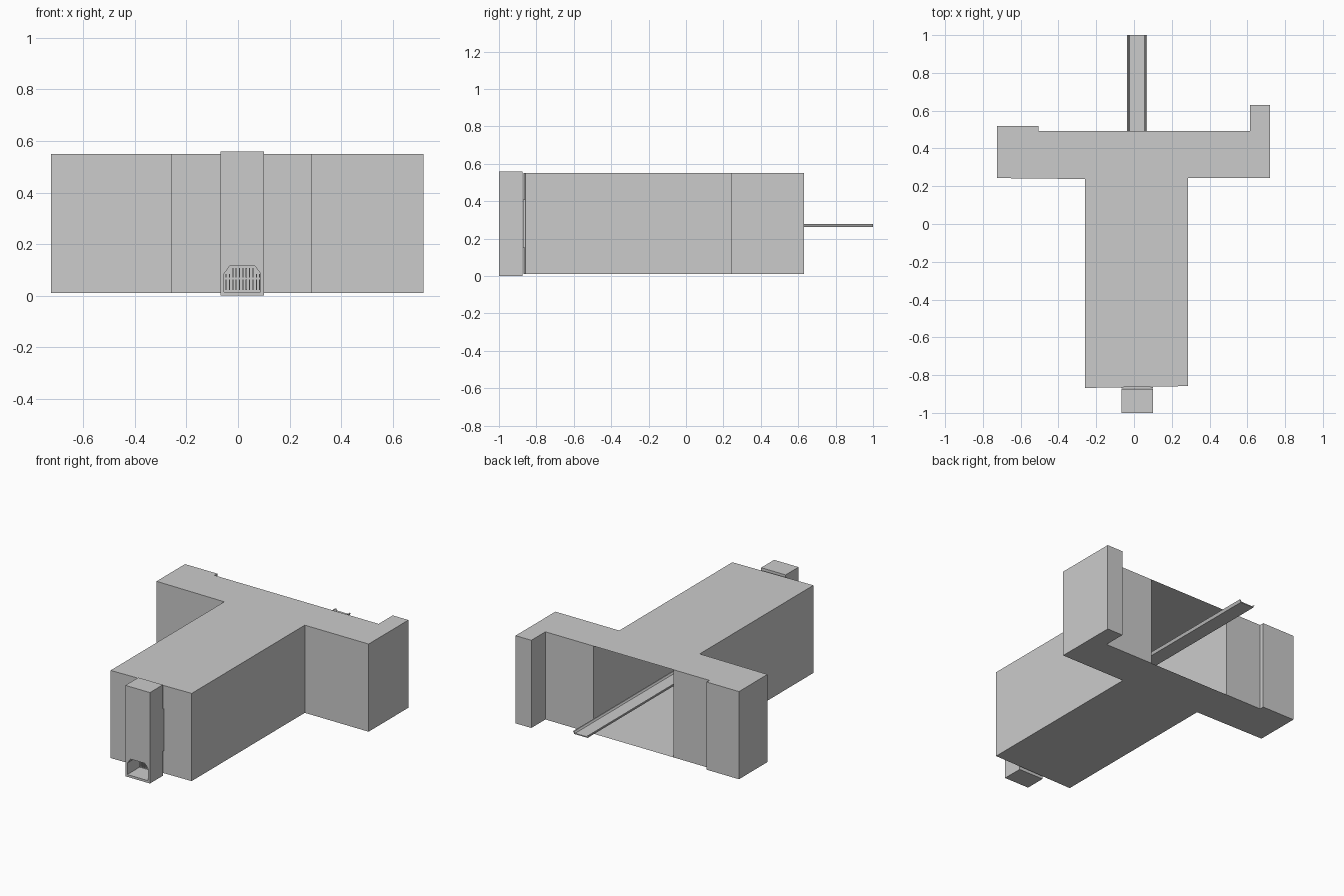
import bpy, bmesh

if "Cube" in bpy.data.objects:
    bpy.data.objects.remove(bpy.data.objects["Cube"])


def add_object(name, bm):
    mesh = bpy.data.meshes.new(name)
    bm.to_mesh(mesh)
    bm.free()
    ob = bpy.data.objects.new(name, mesh)
    bpy.context.collection.objects.link(ob)
    return ob


def add_box(bm, x0, x1, y0, y1, z0, z1):
    v = bmesh.ops.create_cube(bm, size=1)["verts"]
    for p in v:
        p.co.x = x0 if p.co.x < 0 else x1
        p.co.y = y0 if p.co.y < 0 else y1
        p.co.z = z0 if p.co.z < 0 else z1


def extrude_y(name, profile, y0, y1):
    # closed x,z profile swept along y
    bm = bmesh.new()
    a = [bm.verts.new((x, y0, z)) for x, z in profile]
    b = [bm.verts.new((x, y1, z)) for x, z in profile]
    bm.faces.new(a)
    bm.faces.new(b[::-1])
    n = len(a)
    for i in range(n):
        j = (i + 1) % n
        bm.faces.new((a[j], a[i], b[i], b[j]))
    bmesh.ops.recalc_face_normals(bm, faces=bm.faces)
    return add_object(name, bm)


# T-shaped building shell, open at the back of the central hall
plan = [(-0.26, -0.868), (0.285, -0.858), (0.285, 0.243), (0.72, 0.243),
        (0.72, 0.63), (0.613, 0.63), (0.613, 0.493), (0.285, 0.493),
        (-0.26, 0.493), (-0.505, 0.493), (-0.505, 0.52), (-0.725, 0.52),
        (-0.725, 0.243), (-0.26, 0.238)]
bm = bmesh.new()
low = [bm.verts.new((x, y, 0.01)) for x, y in plan]
top = [bm.verts.new((x, y, 0.55)) for x, y in plan]
bm.faces.new(low[::-1])
bm.faces.new(top)
n = len(plan)
walls = [(i, (i + 1) % n) for i in range(n) if i != 7]
walls += [(7, 2), (13, 8)]  # hall side walls
for i, j in walls:
    bm.faces.new((low[i], low[j], top[j], top[i]))
add_object("building_shell", bm)

# Lift tower with an arched recess at the foot of its front
bm = bmesh.new()
add_box(bm, -0.067, 0.1, -1.0, -0.874, 0.0, 0.56)
tower = add_object("lift_tower", bm)
arch = [(-0.054, 0.014), (0.088, 0.014), (0.088, 0.085), (0.066, 0.115),
        (-0.032, 0.115), (-0.054, 0.085)]
cutter = extrude_y("recess_cutter", arch, -1.1, -0.88)
cutter.hide_render = True
cutter.hide_set(True)
mod = tower.modifiers.new("recess", "BOOLEAN")
mod.object = cutter
mod.operation = "DIFFERENCE"
mod.solver = "EXACT"

# Vertical bars in two rows at the back of the recess
bm = bmesh.new()
for k in range(11):
    x = -0.048 + k * 0.013
    z1 = 0.108 if 1 < k < 9 else 0.085
    add_box(bm, x, x + 0.004, -0.888, -0.879, 0.022, 0.062)
    add_box(bm, x, x + 0.004, -0.888, -0.879, 0.07, z1)
add_object("recess_bars", bm)

# Narrow grille panel between the tower and the building
bm = bmesh.new()
add_box(bm, -0.065, 0.1, -0.872, -0.862, 0.15, 0.41)
add_object("gap_panel", bm)

# Conveyor trough running through the hall and out of the back
trough = [(-0.030, 0.262), (0.061, 0.262), (0.069, 0.278), (0.062, 0.278),
          (0.055, 0.268), (-0.024, 0.268), (-0.031, 0.278), (-0.038, 0.278)]
extrude_y("conveyor_trough", trough, -0.86, 1.0)
